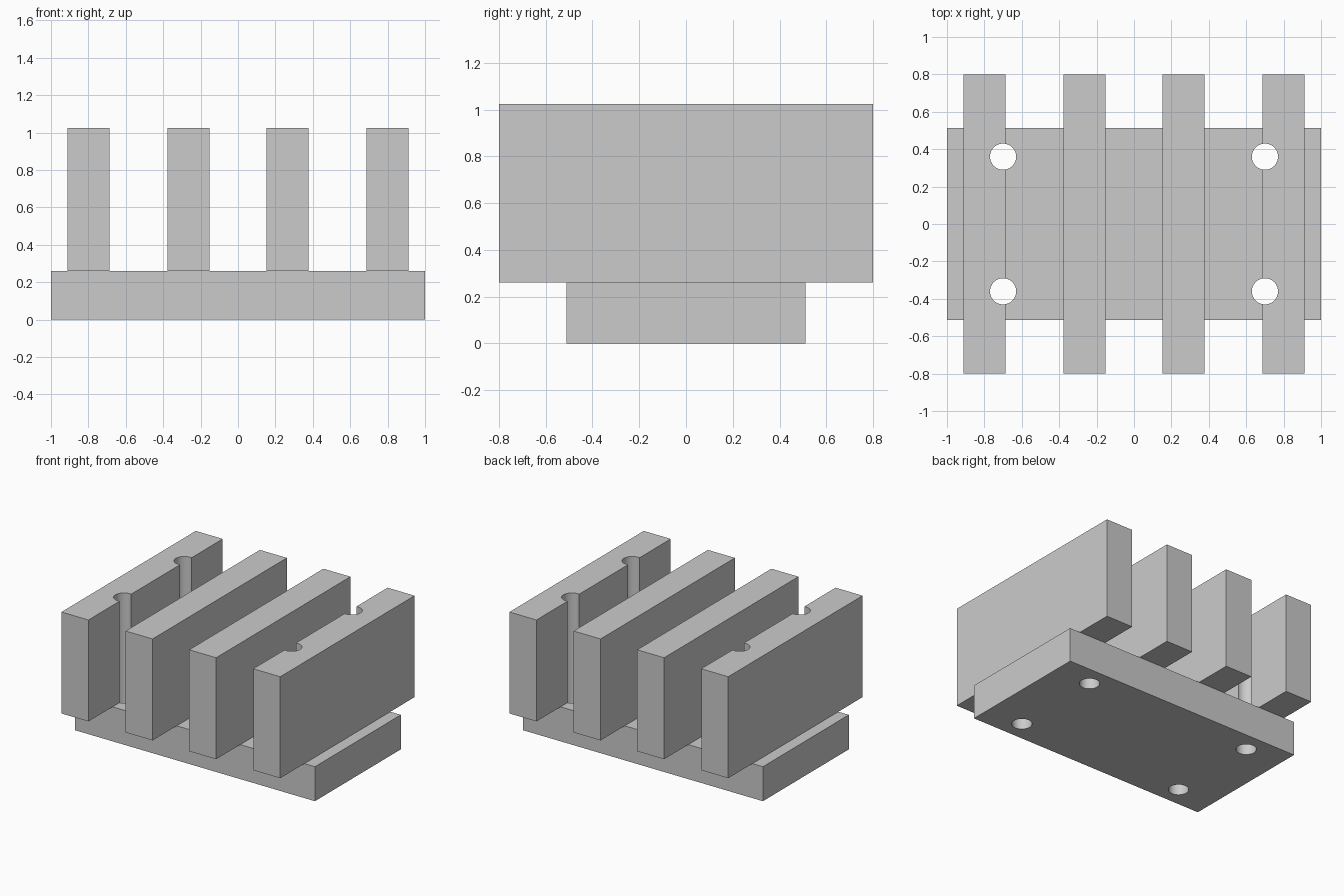
import bpy

# Remove the default cube
cube = bpy.data.objects.get("Cube")
if cube:
    bpy.data.objects.remove(cube, do_unlink=True)

BASE_TOP, TOP = 0.26, 1.025
FIN_HALF, FIN_DEPTH = 0.1125, 0.8
HOLE_X, HOLE_Y, HOLE_R = 0.70, 0.36, 0.07

# Plain metal colour
metal = bpy.data.materials.new("plain grey metal")
metal.use_nodes = True
grey = (0.6, 0.6, 0.6, 1.0)
metal.diffuse_color = grey
metal.node_tree.nodes["Principled BSDF"].inputs["Base Color"].default_value = grey


def block(name, x, half_x, half_y, z0, z1):
    """Box spanning z0 to z1, centred on x and y = 0."""
    bpy.ops.mesh.primitive_cube_add(size=2, location=(x, 0, (z0 + z1) / 2))
    obj = bpy.context.object
    obj.name = name
    obj.scale = (half_x, half_y, (z1 - z0) / 2)
    bpy.ops.object.transform_apply(location=True, rotation=False, scale=True)
    obj.data.materials.append(metal)
    return obj


def drill(obj, cutters):
    """Cut each bolt hole through a part."""
    for cutter in cutters:
        mod = obj.modifiers.new("bolt hole", 'BOOLEAN')
        mod.operation = 'DIFFERENCE'
        mod.solver = 'EXACT'
        mod.object = cutter
        bpy.context.view_layer.objects.active = obj
        bpy.ops.object.modifier_apply(modifier=mod.name)
    bpy.ops.object.select_all(action='DESELECT')
    obj.select_set(True)
    bpy.ops.object.shade_smooth_by_angle()


# Bolt hole cutters, one per corner
cutters = {-1: [], 1: []}
for side in (-1, 1):
    for end in (-1, 1):
        bpy.ops.mesh.primitive_cylinder_add(
            vertices=48, radius=HOLE_R, depth=3,
            location=(side * HOLE_X, end * HOLE_Y, 0.5))
        cutter = bpy.context.object
        cutter.name = "bolt_hole_cutter"
        cutter.data.materials.append(metal)
        cutters[side].append(cutter)

# Base plate with four bolt holes
base = block("base_plate", 0, 1.0, 0.512, 0, BASE_TOP)
drill(base, cutters[-1] + cutters[1])

# Inner fins are plain, outer fins are notched by the bolt holes
for side, label in ((-1, "right"), (1, "left")):
    block(f"inner_fin_{label}", side * 0.265, FIN_HALF, FIN_DEPTH, BASE_TOP, TOP)
    outer = block(f"outer_fin_{label}", side * 0.80, FIN_HALF, FIN_DEPTH, BASE_TOP, TOP)
    drill(outer, cutters[side])

# Remove the cutters
for cutter in cutters[-1] + cutters[1]:
    bpy.data.objects.remove(cutter, do_unlink=True)
